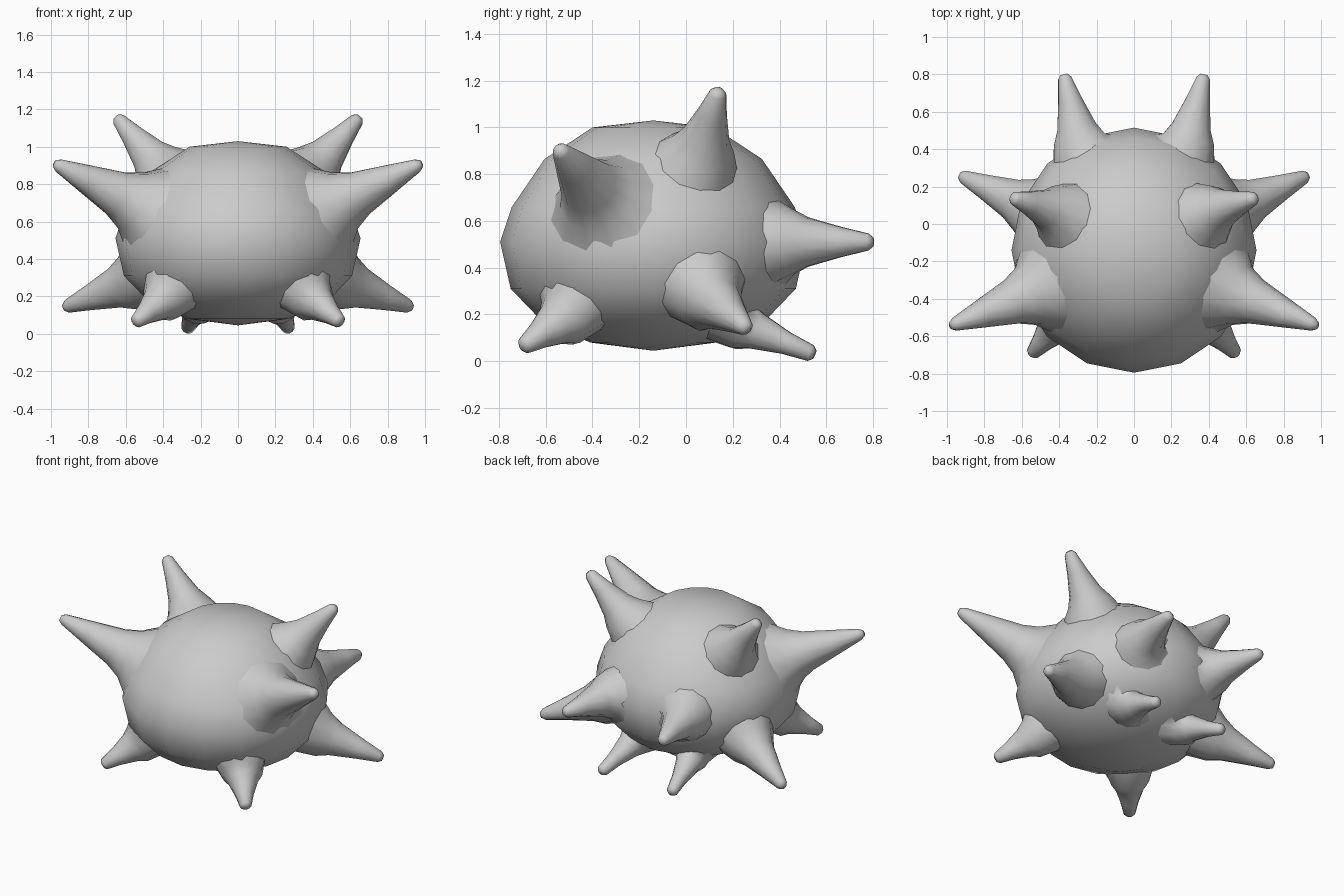
import bpy, bmesh, math
from mathutils import Vector
from mathutils.bvhtree import BVHTree

if "Cube" in bpy.data.objects:
    bpy.data.objects.remove(bpy.data.objects["Cube"])

grey = bpy.data.materials.new("plain_grey")
grey.diffuse_color = (0.6, 0.6, 0.6, 1)
grey.use_nodes = True
grey.node_tree.nodes["Principled BSDF"].inputs["Base Color"].default_value = grey.diffuse_color
CENTRE = Vector((0, -0.14, 0.53))


def finish(bm, name, angle):
    bmesh.ops.recalc_face_normals(bm, faces=bm.faces)
    mesh = bpy.data.meshes.new(name)
    bm.to_mesh(mesh)
    mesh.materials.append(grey)
    obj = bpy.data.objects.new(name, mesh)
    bpy.context.collection.objects.link(obj)
    bpy.ops.object.select_all(action='DESELECT')
    obj.select_set(True)
    bpy.context.view_layer.objects.active = obj
    bpy.ops.object.shade_smooth_by_angle(angle=math.radians(angle))
    return obj


# Round body: a profile of (radius, height) turned in 16 steps
profile = [(0, 0.045), (0.27, 0.08), (0.48, 0.175), (0.61, 0.31), (0.655, 0.51),
           (0.605, 0.66), (0.465, 0.865), (0.26, 1.0), (0, 1.03)]
bm = bmesh.new()
verts = [bm.verts.new((0, CENTRE.y - r, z)) for r, z in profile]
edges = [bm.edges.new(pair) for pair in zip(verts, verts[1:])]
bmesh.ops.spin(bm, geom=verts + edges, cent=(0, CENTRE.y, 0), axis=(0, 0, 1),
               angle=math.tau, steps=16)
bmesh.ops.remove_doubles(bm, verts=bm.verts, dist=0.001)
bmesh.ops.recalc_face_normals(bm, faces=bm.faces)
surface = BVHTree.FromBMesh(bm)
finish(bm, "body", 60)


def spike(name, root, tip, flare, thick, side):
    """Tapered horn whose flared foot lies on the body surface."""
    root = Vector((root[0] * side, root[1], root[2]))
    tip = Vector((tip[0] * side, tip[1], tip[2]))
    axis = (tip - root).normalized()
    u = axis.orthogonal().normalized()
    v = axis.cross(u)
    sides = 12
    bm = bmesh.new()
    # (fraction along the horn, radius)
    stages = [(None, flare), (0.13, thick * 1.2), (0.3, thick * 0.9), (0.65, thick * 0.56),
              (0.95, 0.037), (1.0, 0.02)]
    rings = []
    for t, r in stages:
        ring = []
        for i in range(sides):
            a = math.tau * i / sides
            off = (u * math.cos(a) + v * math.sin(a)) * r
            if t is None:
                ray = (root + off - CENTRE).normalized()
                p = surface.ray_cast(CENTRE, ray)[0] - ray * 0.004
            else:
                p = root.lerp(tip, t) + off
            ring.append(bm.verts.new(p))
        rings.append(ring)
    for lo, hi in zip(rings, rings[1:]):
        for i in range(sides):
            j = (i + 1) % sides
            bm.faces.new((lo[i], lo[j], hi[j], hi[i]))
    bm.faces.new(rings[-1])
    finish(bm, name, 70)


# Mirrored pairs: name, root, tip, flare radius, shaft radius
pairs = [
    ("front_upper_spike", (0.50, -0.36, 0.68), (0.98, -0.545, 0.91), 0.25, 0.14),
    ("top_spike", (0.40, 0.06, 0.87), (0.65, 0.14, 1.16), 0.20, 0.115),
    ("side_lower_spike", (0.53, 0.08, 0.29), (0.93, 0.26, 0.14), 0.20, 0.125),
    ("back_spike", (0.28, 0.40, 0.51), (0.375, 0.80, 0.51), 0.19, 0.12),
    ("front_foot", (0.38, -0.50, 0.20), (0.55, -0.70, 0.06), 0.17, 0.105),
    ("back_foot", (0.21, 0.20, 0.17), (0.27, 0.55, 0.028), 0.18, 0.09),
]
for name, root, tip, flare, thick in pairs:
    for side, label in ((1, "right"), (-1, "left")):
        spike(label + "_" + name, root, tip, flare, thick, side)
